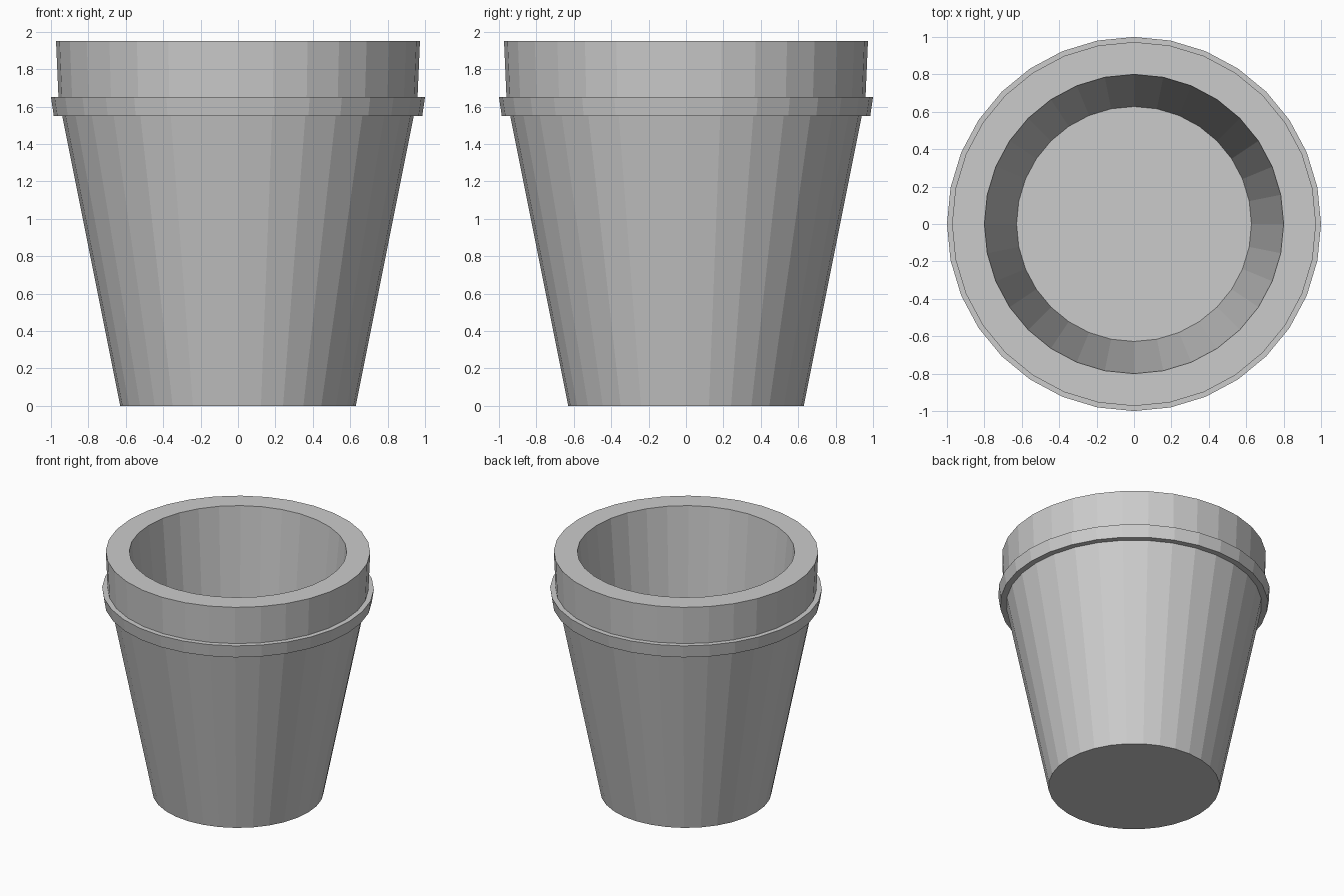
import bpy
import bmesh
from math import cos, sin, tau

if "Cube" in bpy.data.objects:
    bpy.data.objects.remove(bpy.data.objects["Cube"])

SIDES = 32


def lathe(name, profile):
    """Revolve (radius, z) points around z and cap both ends of the profile."""
    bm = bmesh.new()
    rings = [[bm.verts.new((r * cos(tau * i / SIDES), r * sin(tau * i / SIDES), z))
              for i in range(SIDES)] for r, z in profile]
    for low, high in zip(rings, rings[1:]):
        for i in range(SIDES):
            j = (i + 1) % SIDES
            bm.faces.new((low[i], low[j], high[j], high[i]))
    bm.faces.new(rings[0][::-1])
    bm.faces.new(rings[-1])
    bmesh.ops.recalc_face_normals(bm, faces=bm.faces)
    mesh = bpy.data.meshes.new(name)
    bm.to_mesh(mesh)
    bm.free()
    obj = bpy.data.objects.new(name, mesh)
    bpy.context.collection.objects.link(obj)
    return obj


# Pot: tapered wall, protruding band, collar, flat rim and hollow inside
lathe("flower_pot", [
    (0.63, 0.0), (0.94, 1.55),      # outer wall
    (0.985, 1.55), (1.0, 1.65),     # band
    (0.96, 1.65), (0.973, 1.95),    # collar
    (0.80, 1.95), (0.628, 0.02),    # rim and inner wall
])
